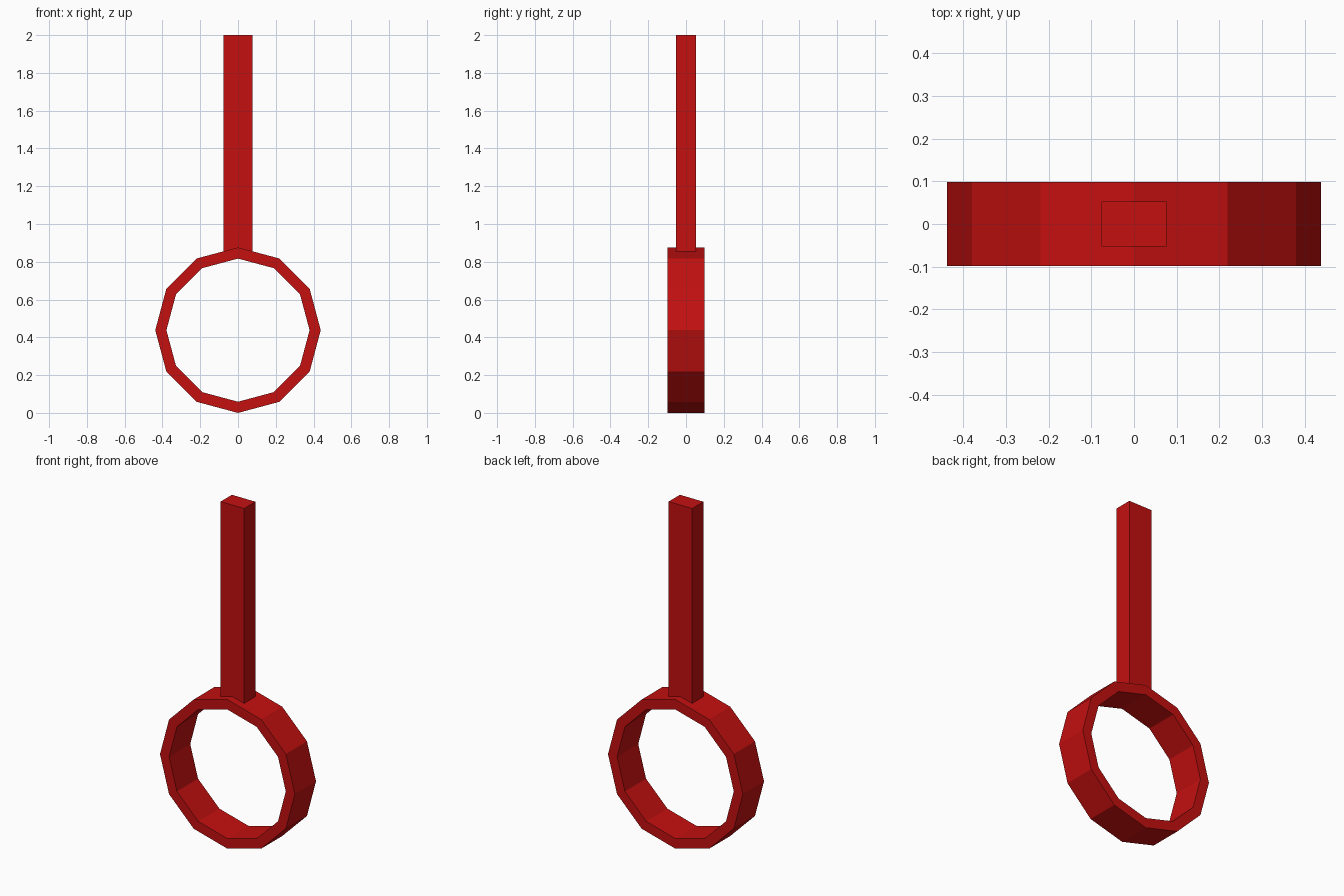
import bpy
import bmesh
from math import sin, cos, tau

cube = bpy.data.objects.get("Cube")
if cube:
    bpy.data.objects.remove(cube, do_unlink=True)

RED = (0.55, 0.005, 0.005, 1)
red = bpy.data.materials.new("red")
red.use_nodes = True
red.diffuse_color = RED
red.node_tree.nodes["Principled BSDF"].inputs["Base Color"].default_value = RED


def add_part(name, bm):
    bmesh.ops.recalc_face_normals(bm, faces=bm.faces)
    mesh = bpy.data.meshes.new(name)
    bm.to_mesh(mesh)
    bm.free()
    mesh.materials.append(red)
    obj = bpy.data.objects.new(name, mesh)
    bpy.context.collection.objects.link(obj)
    return obj


# Twelve-sided ring with its axis along y
SIDES, OUTER, INNER, HALF_WIDTH = 12, 0.438, 0.379, 0.098
bm = bmesh.new()
section = [(OUTER, -HALF_WIDTH), (OUTER, HALF_WIDTH), (INNER, HALF_WIDTH), (INNER, -HALF_WIDTH)]
loops = []
for i in range(SIDES):
    a = tau * i / SIDES
    loops.append([bm.verts.new((r * sin(a), y, OUTER + r * cos(a))) for r, y in section])
for i, here in enumerate(loops):
    after = loops[(i + 1) % SIDES]
    for j in range(4):
        k = (j + 1) % 4
        bm.faces.new((here[j], here[k], after[k], after[j]))
add_part("ring", bm)

# Straight handle, its foot sunk into the top of the ring
BOTTOM, TOP = 0.85, 2.0
bm = bmesh.new()
bmesh.ops.create_cube(bm, size=1)
bmesh.ops.scale(bm, vec=(0.152, 0.105, TOP - BOTTOM), verts=bm.verts)
bmesh.ops.translate(bm, vec=(0, 0, (TOP + BOTTOM) / 2), verts=bm.verts)
add_part("handle", bm)
